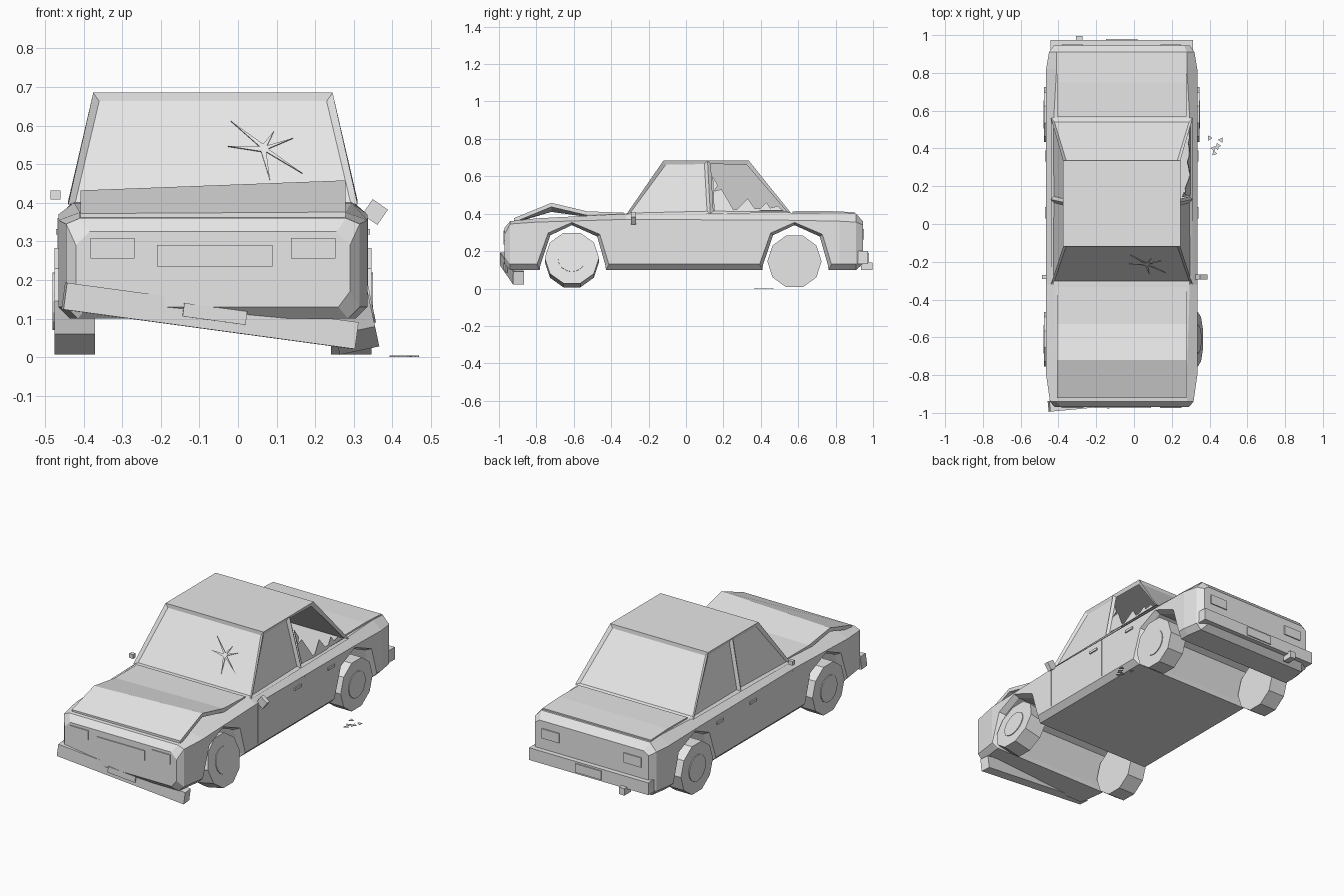
import bpy, bmesh, math
from mathutils import Vector, Matrix

cube = bpy.data.objects.get("Cube")
if cube:
    bpy.data.objects.remove(cube, do_unlink=True)

CX = -0.065  # centre line of the car

grey = bpy.data.materials.new("plain_grey")
grey.use_nodes = True
grey.diffuse_color = (0.8, 0.8, 0.8, 1)
grey.node_tree.nodes["Principled BSDF"].inputs["Base Color"].default_value = (0.8, 0.8, 0.8, 1)


def finish(name, bm, recalc=True):
    if recalc:
        bmesh.ops.recalc_face_normals(bm, faces=bm.faces)
    me = bpy.data.meshes.new(name)
    bm.to_mesh(me)
    bm.free()
    me.materials.append(grey)
    ob = bpy.data.objects.new(name, me)
    bpy.context.collection.objects.link(ob)
    return ob


def loft(name, rings):
    """Closed solid through a list of equal-sized rings."""
    bm = bmesh.new()
    vs = [[bm.verts.new(p) for p in ring] for ring in rings]
    n = len(vs[0])
    for a, b in zip(vs, vs[1:]):
        for i in range(n):
            j = (i + 1) % n
            bm.faces.new((a[i], a[j], b[j], b[i]))
    bm.faces.new(vs[0])
    bm.faces.new(vs[-1])
    return finish(name, bm)


def box(name, loc, size, rot=None):
    bm = bmesh.new()
    bmesh.ops.create_cube(bm, size=1)
    m = Matrix.Translation(loc) @ (rot or Matrix()) @ Matrix.Diagonal((*size, 1))
    bmesh.ops.transform(bm, matrix=m, verts=bm.verts)
    return finish(name, bm)


def plate(name, pts, thick=0.004):
    """Flat polygon given a little thickness."""
    bm = bmesh.new()
    bm.faces.new([bm.verts.new(p) for p in pts])
    ob = finish(name, bm, False)
    mod = ob.modifiers.new("thickness", 'SOLIDIFY')
    mod.thickness = thick
    return ob


# Lower body: cross-sections from nose to tail
def body_ring(y, hw, z0, z1, belt, top, inner):
    half = [(hw - 0.03, z0), (hw, z1), (hw, belt), (inner, top)]
    return [(CX + x, y, z) for x, z in half] + [(CX - x, y, z) for x, z in reversed(half)]


body = loft("body", [body_ring(*s) for s in (
    (-0.97, 0.355, 0.13, 0.17, 0.29, 0.325, 0.32),
    (-0.94, 0.38, 0.10, 0.13, 0.345, 0.36, 0.345),
    (-0.80, 0.40, 0.10, 0.13, 0.355, 0.375, 0.345),
    (-0.32, 0.40, 0.10, 0.13, 0.37, 0.40, 0.36),
    (0.56, 0.40, 0.10, 0.13, 0.365, 0.405, 0.36),
    (0.82, 0.40, 0.10, 0.13, 0.36, 0.405, 0.345),
    (0.91, 0.385, 0.10, 0.13, 0.355, 0.40, 0.345),
    (0.945, 0.36, 0.13, 0.17, 0.34, 0.36, 0.33))])

# Wheel arches cut right through, with a slanted lip on each side
ARCH = [(-0.20, 0.05), (-0.187, 0.13), (-0.128, 0.297), (0, 0.354),
        (0.15, 0.29), (0.198, 0.13), (0.21, 0.05)]
for y0 in (-0.61, 0.58):
    rings = []
    for u, s in ((-0.5, 1), (-0.401, 1), (-0.37, 0.9), (0.37, 0.9), (0.401, 1), (0.5, 1)):
        rings.append([(CX + u, y0 + y * s, 0.05 + (z - 0.05) * (s + 1) / 2) for y, z in ARCH])
    cutter = loft("arch_cutter", rings)
    cutter.hide_render = True
    mod = body.modifiers.new("arch", 'BOOLEAN')
    mod.operation, mod.solver, mod.object = 'DIFFERENCE', 'EXACT', cutter
    bpy.context.view_layer.objects.active = body
    bpy.ops.object.modifier_apply(modifier=mod.name)
    bpy.data.objects.remove(cutter, do_unlink=True)


# Buckled bonnet and flat boot lid
def lid(name, rows, thick):
    rings = []
    for y, zl, zr in rows:
        rings.append([(CX - 0.343, y, zl), (CX + 0.343, y, zr),
                      (CX + 0.343, y, zr - thick), (CX - 0.343, y, zl - thick)])
    return loft(name, rings)


lid("bonnet", [(-0.92, 0.372, 0.376), (-0.72, 0.432, 0.458), (-0.53, 0.405, 0.413),
               (-0.33, 0.405, 0.405)], 0.022)
lid("boot_lid", [(0.57, 0.413, 0.413), (0.75, 0.415, 0.415), (0.90, 0.408, 0.408)], 0.02)

# Cabin shell with recessed windows
bm = bmesh.new()
side = {}
for s in (-1, 1):
    side[s] = [bm.verts.new((CX + s * u, y, z)) for u, y, z in (
        (0.375, -0.32, 0.395), (0.375, 0.13, 0.40), (0.375, 0.56, 0.405),
        (0.31, 0.335, 0.685), (0.31, 0.115, 0.685), (0.31, -0.12, 0.685))]
R, L = side[-1], side[1]
windows = [bm.faces.new((R[0], L[0], L[5], R[5])), bm.faces.new((R[2], L[2], L[3], R[3]))]
for v in (R, L):
    windows.append(bm.faces.new((v[0], v[1], v[4], v[5])))
    windows.append(bm.faces.new((v[1], v[2], v[3], v[4])))
broken = windows[-1]
bm.faces.new((R[5], R[4], R[3], L[3], L[4], L[5]))
floor = bm.faces.new((R[0], R[1], R[2], L[2], L[1], L[0]))
bmesh.ops.recalc_face_normals(bm, faces=bm.faces)
bmesh.ops.inset_individual(bm, faces=windows, thickness=0.024, depth=-0.012)
bmesh.ops.delete(bm, geom=[broken, floor], context='FACES')
finish("cabin", bm, False)

# Jagged glass left in the broken window
teeth = [(0.15, 0.415), (0.142, 0.60), (0.17, 0.55), (0.15, 0.52), (0.19, 0.53), (0.26, 0.41),
         (0.33, 0.48), (0.38, 0.41), (0.43, 0.46), (0.45, 0.43), (0.49, 0.44), (0.52, 0.415)]
plate("broken_glass", [(CX + 0.363 - 0.228 * (z - 0.4), y, z) for y, z in teeth])

# Star crack on the windscreen
ends = [(-0.085, 0.07), (0.026, 0.044), (0.075, 0.026), (0.10, -0.065),
        (0.016, -0.083), (-0.093, 0.005)]
star = []
for i, (x, z) in enumerate(ends):
    nx, nz = ends[(i + 1) % len(ends)]
    mid = (Vector((x, z)).normalized() + Vector((nx, nz)).normalized()).normalized() * 0.011
    star += [(x, z), (mid.x, mid.y)]
plate("windscreen_crack", [(0.067 + x, -0.312 + (0.145 + z) * 0.69, 0.54 + z) for x, z in star], 0.003)


# Wheels with hub discs; the front left one is bent
def wheel(name, x, y, z, s, camber=0.0):
    bm = bmesh.new()
    for r, d, off, n in ((0.145, 0.105, 0, 10), (0.075, 0.01, 0.052, 16)):
        m = Matrix.Translation((s * off, 0, 0)) @ Matrix.Rotation(math.pi / 2, 4, 'Y')
        bmesh.ops.create_cone(bm, cap_ends=True, segments=n, radius1=r, radius2=r, depth=d, matrix=m)
    m = Matrix.Translation((x, y, z)) @ Matrix.Rotation(camber, 4, 'Y')
    bmesh.ops.transform(bm, matrix=m, verts=bm.verts)
    finish(name, bm)


wheel("front_right_wheel", CX - 0.358, -0.61, 0.145, -1)
wheel("rear_right_wheel", CX - 0.358, 0.58, 0.145, -1)
wheel("rear_left_wheel", CX + 0.358, 0.58, 0.145, 1)
wheel("front_left_wheel", 0.286, -0.61, 0.152, 1, math.radians(-12))

# Hanging front bumper and its tilted number plate
a, b = Vector((-0.45, -0.965, 0.158)), Vector((0.305, -0.895, 0.056))
turn = Matrix.Rotation(math.atan2(b.y - a.y, b.x - a.x), 4, 'Z') \
    @ Matrix.Rotation(math.atan2(a.z - b.z, b.x - a.x), 4, 'Y')
box("front_bumper", (a + b) / 2, ((b - a).length, 0.058, 0.07), turn)
box("front_plate", (-0.06, -0.965, 0.112), (0.165, 0.008, 0.035), turn)

# Rear bumper, plate and exhaust
box("rear_bumper", (CX, 0.945, 0.165), (0.755, 0.056, 0.07))
box("rear_plate", (CX, 0.975, 0.165), (0.165, 0.008, 0.05))
box("exhaust", (-0.29, 0.966, 0.12), (0.035, 0.06, 0.04))

# Lamps, grille, door handles and door seams
box("grille", (CX + 0.005, -0.97, 0.2625), (0.30, 0.01, 0.055))
for s, word in ((-1, "right"), (1, "left")):
    box(word + "_headlight", (CX + s * 0.26, -0.97, 0.2825), (0.115, 0.01, 0.053))
    box(word + "_tail_light", (CX + s * 0.26, 0.946, 0.29), (0.11, 0.01, 0.055))
    for y in (0.06, 0.36):
        box(word + "_door_handle", (CX + s * 0.402, y, 0.325), (0.01, 0.06, 0.014))
    for y in (-0.30, 0.125):
        box(word + "_door_seam", (CX + s * 0.4, y, 0.25), (0.004, 0.005, 0.22))

# Mirrors: one stub, one knocked loose
box("right_mirror", (-0.473, -0.28, 0.42), (0.026, 0.022, 0.024))
box("left_mirror", (0.355, -0.28, 0.376), (0.048, 0.026, 0.048), Matrix.Rotation(math.radians(35), 4, 'Y'))

# Glass splinters on the ground
for i, (x, y) in enumerate([(0.40, 0.455), (0.46, 0.445), (0.445, 0.415), (0.42, 0.40),
                            (0.425, 0.375), (0.44, 0.405)]):
    tri = [(x + 0.016 * math.cos(i + k * math.tau / 3), y + 0.016 * math.sin(i + k * math.tau / 3), 0.004)
           for k in range(3)]
    plate("glass_splinter", tri, 0.003)
